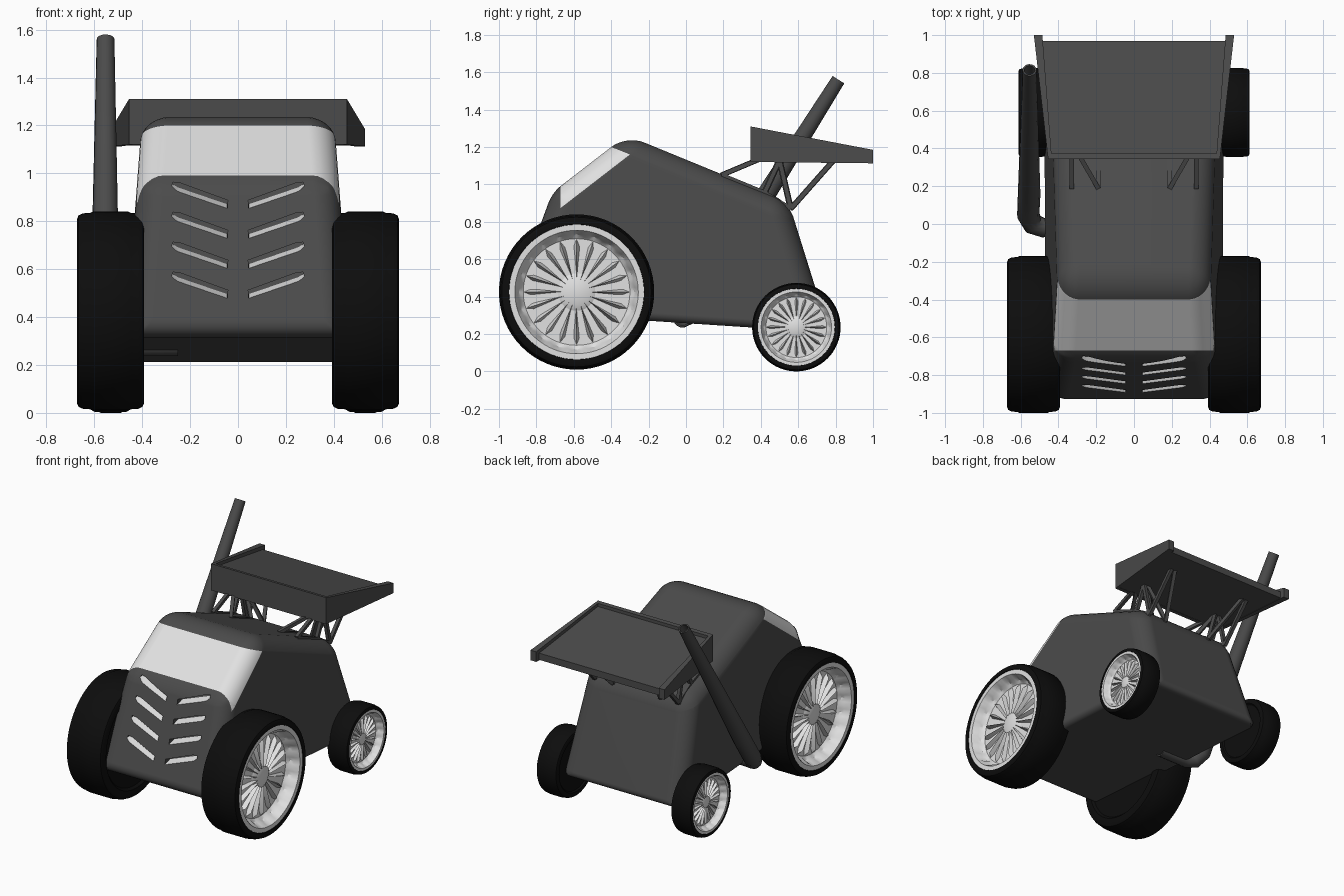
import bpy, bmesh, math
from mathutils import Vector

if "Cube" in bpy.data.objects:
    bpy.data.objects.remove(bpy.data.objects["Cube"])


def material(name, v):
    m = bpy.data.materials.new(name)
    m.diffuse_color = (v, v, v, 1)
    m.use_nodes = True
    m.node_tree.nodes["Principled BSDF"].inputs["Base Color"].default_value = m.diffuse_color
    return m


GREY = material("charcoal paint", 0.07)
SILVER = material("light silver", 0.75)
BLACK = material("tyre black", 0.004)


def activate(ob):
    bpy.ops.object.select_all(action='DESELECT')
    ob.select_set(True)
    bpy.context.view_layer.objects.active = ob


def make(name, bm, mats, loc=(0, 0, 0), smooth=None):
    bmesh.ops.recalc_face_normals(bm, faces=bm.faces)
    me = bpy.data.meshes.new(name)
    bm.to_mesh(me)
    bm.free()
    for m in mats:
        me.materials.append(m)
    ob = bpy.data.objects.new(name, me)
    ob.location = loc
    bpy.context.collection.objects.link(ob)
    if smooth:
        activate(ob)
        bpy.ops.object.shade_smooth_by_angle(angle=math.radians(smooth))
    return ob


def apply_mod(ob, kind, **props):
    mod = ob.modifiers.new(kind, kind)
    for k, v in props.items():
        setattr(mod, k, v)
    activate(ob)
    bpy.ops.object.modifier_apply(modifier=mod.name)


def loft(bm, rings, caps=True):
    """Join equal-length closed rings of points into a skin."""
    vs = [[bm.verts.new(p) for p in r] for r in rings]
    n = len(vs[0])
    faces = []
    for a, b in zip(vs, vs[1:]):
        for i in range(n):
            j = (i + 1) % n
            faces.append(bm.faces.new((a[i], a[j], b[j], b[i])))
    if caps:
        bm.faces.new(vs[0])
        bm.faces.new(vs[-1])
    return faces


# Body: side profile (y, z) with a bevel weight for each corner
profile = [(-0.95, 0.32, 0.75), (-0.715, 0.957, 0.5), (-0.318, 1.263, 1.0),
           (0.548, 0.908, 1.0), (0.767, 0.208, 0.5)]
bm = bmesh.new()
layer = bm.edges.layers.float.new("bevel_weight_edge")
half = lambda z: 0.40 + 0.076 * (1.24 - z)
loft(bm, [[(s * half(z), y, z) for y, z, w in profile] for s in (-1, 1)])
for e in bm.edges:
    a, b = e.verts
    if a.co.x * b.co.x < 0:
        e[layer] = min(profile, key=lambda p: abs(p[0] - a.co.y))[2]
    else:
        e[layer] = 0.4 if max(a.co.z, b.co.z) < 0.4 else 1.0
body = make("body", bm, [GREY, SILVER])
apply_mod(body, 'BEVEL', limit_method='WEIGHT', width=0.11, segments=7)

# Windscreen: cut out of the body with three planes and coloured
planes = [(Vector((0, -0.67, 0)), Vector((0, 1, 0))),
          (Vector((0, -0.30, 1.16)), Vector((0, -0.61, 0.79))),
          (Vector((0, -0.40, 1.20)), Vector((0, -0.37, -0.93)))]
bm = bmesh.new()
bm.from_mesh(body.data)
for co, no in planes:
    bmesh.ops.bisect_plane(bm, geom=bm.verts[:] + bm.edges[:] + bm.faces[:],
                           plane_co=co, plane_no=no)
for f in bm.faces:
    c = f.calc_center_median()
    f.material_index = int(all((c - co).dot(no) > 0 for co, no in planes))
bm.to_mesh(body.data)
bm.free()

# Grille: eight slanted slots with light floors
slot = [(0.045, -0.012, 0.8), (0.25, 0.058, 0.8), (0.278, 0.085, 0.5),
        (0.272, 0.108, 0), (0.24, 0.104, 0), (0.042, 0.032, 0)]
bm = bmesh.new()
for s in (-1, 1):
    for k in range(4):
        z0 = 0.855 - 0.125 * k
        surf = lambda z: -0.95 + (z - 0.32) / 2.71
        front = [(s * x, surf(z0 + z) - 0.03, z0 + z) for x, z, up in slot]
        back = [(s * x, surf(z0 + z) + 0.06, z0 + z + 0.035 * up) for x, z, up in slot]
        for f in loft(bm, [front, back])[:2]:
            f.material_index = 1
cutter = make("grille_cutter", bm, [GREY, SILVER])
cutter.hide_render = True
cutter.hide_viewport = False
apply_mod(body, 'BOOLEAN', object=cutter, operation='DIFFERENCE',
          solver='EXACT', material_mode='TRANSFER')
bpy.data.objects.remove(cutter)
activate(body)
bpy.ops.object.shade_smooth_by_angle(angle=math.radians(30))
apply_mod(body, 'WEIGHTED_NORMAL', keep_sharp=True)


# Wheels: lathed tyre, scalloped rim and twenty ridged spokes
def lathe(bm, prof, segs, sx, k, wave=()):
    rings = []
    for i, (x, r) in enumerate(prof):
        ring = []
        for j in range(segs):
            t = 2 * math.pi * j / segs
            rr = r + (0.007 * math.cos(20 * t) if i in wave else 0)
            ring.append((sx * k * x, k * rr * math.cos(t), k * rr * math.sin(t)))
        rings.append(ring)
    loft(bm, rings, caps=False)
    bmesh.ops.remove_doubles(bm, verts=bm.verts, dist=1e-5)


TYRE = [(-0.125, 0), (-0.125, 0.33), (-0.14, 0.345), (-0.14, 0.385), (-0.133, 0.4),
        (-0.115, 0.408), (-0.085, 0.41), (-0.075, 0.415), (0.075, 0.415), (0.085, 0.41),
        (0.115, 0.408), (0.133, 0.4), (0.14, 0.385), (0.14, 0.362), (0.12, 0.355)]
RIM = [(0.12, 0.364), (0.136, 0.362), (0.136, 0.33), (0.095, 0.312), (0.07, 0.302),
       (0.055, 0.285), (0.055, 0.10), (0.07, 0.07), (0.075, 0)]


def wheel(name, sx, y, z, k):
    loc = (sx * 0.532, y, z)
    bm = bmesh.new()
    lathe(bm, TYRE, 64, sx, k)
    make(name + "_tyre", bm, [BLACK], loc, 35)
    bm = bmesh.new()
    lathe(bm, RIM, 80, sx, k, wave=(3, 4))
    for i in range(20):
        t = 2 * math.pi * i / 20
        pts = [(0.05, 0.07, 0), (0.05, 0.245, 0.017), (0.05, 0.288, 0),
               (0.05, 0.245, -0.017), (0.082, 0.07, 0), (0.085, 0.25, 0)]
        v = [bm.verts.new((sx * k * x, k * (r * math.cos(t) - w * math.sin(t)),
                           k * (r * math.sin(t) + w * math.cos(t)))) for x, r, w in pts]
        for f in ((0, 1, 5, 4), (1, 2, 5), (2, 3, 5), (3, 0, 4, 5), (0, 3, 2, 1)):
            bm.faces.new([v[n] for n in f])
    make(name + "_rim", bm, [SILVER], loc, 25)


for side, sx in (("left", -1), ("right", 1)):
    wheel("front_wheel_" + side, sx, -0.585, 0.425, 1.0)
    wheel("rear_wheel_" + side, sx, 0.59, 0.237, 0.57)


# Rear wing: wedge panel, front lip and flared side plates
def slab(bm, y0, y1, front, back):
    """Block between two x/z rectangles given as (x0, x1, z0, z1)."""
    rect = lambda y, r: [(r[0], y, r[2]), (r[1], y, r[2]), (r[1], y, r[3]), (r[0], y, r[3])]
    loft(bm, [rect(y0, front), rect(y1, back)])


bm = bmesh.new()
slab(bm, 0.36, 0.97, (-0.44, 0.44, 1.122, 1.285), (-0.49, 0.49, 1.117, 1.165))
slab(bm, 0.345, 0.372, (-0.45, 0.45, 1.12, 1.31), (-0.45, 0.45, 1.12, 1.305))
for s in (-1, 1):
    slab(bm, 0.345, 1.0, (s * 0.435, s * 0.455, 1.12, 1.31), (s * 0.485, s * 0.53, 1.113, 1.185))
make("rear_wing", bm, [GREY])


# Wing supports: two zigzag trusses
def bar(bm, a, b, r=0.012):
    a, b = Vector(a), Vector(b)
    q = (b - a).to_track_quat('Z', 'Y')
    sq = [q @ Vector(p) for p in ((r, r, 0), (-r, r, 0), (-r, -r, 0), (r, -r, 0))]
    loft(bm, [[a + p for p in sq], [b + p for p in sq]])


low = [(0.19, 1.05), (0.42, 0.955), (0.56, 0.87)]
top = [(0.38, 1.13), (0.50, 1.13), (0.79, 1.13)]
links = [(low[0], top[0]), (low[1], top[1]), (low[2], top[1]), (low[2], top[2])]
bm = bmesh.new()
for s in (-1, 1):
    for (y0, z0), (y1, z1) in links:
        bar(bm, (s * 0.33, y0, z0), (s * 0.33, y1, z1))
        bar(bm, (s * 0.19, y0, z0), (s * 0.30, y1, z1))
    for x in (0.33, 0.19):
        for (y0, z0), (y1, z1) in zip(low, low[1:]):
            bar(bm, (s * x, y0, z0), (s * x, y1, z1))
make("wing_supports", bm, [GREY])

# Exhaust: pipe from under the body, elbow, tapering stack with open end
cu = bpy.data.curves.new("exhaust_pipe", 'CURVE')
cu.dimensions = '3D'
cu.bevel_depth = 0.06
cu.bevel_resolution = 5
path = [(-0.25, -0.02, 0.285, 0.8), (-0.48, -0.02, 0.285, 0.85), (-0.535, 0.0, 0.30, 0.95),
        (-0.56, 0.05, 0.345, 1.0), (-0.555, 0.16, 0.52, 1.0), (-0.553, 0.815, 1.56, 0.62)]
sp = cu.splines.new('POLY')
sp.points.add(len(path) - 1)
for p, (x, y, z, r) in zip(sp.points, path):
    p.co = (x, y, z, 1)
    p.radius = r
cu.materials.append(GREY)
pipe = bpy.data.objects.new("exhaust_pipe", cu)
bpy.context.collection.objects.link(pipe)
activate(pipe)
bpy.ops.object.convert(target='MESH')
apply_mod(pipe, 'SOLIDIFY', thickness=0.009, offset=-1)
bpy.ops.object.shade_smooth_by_angle(angle=math.radians(40))
